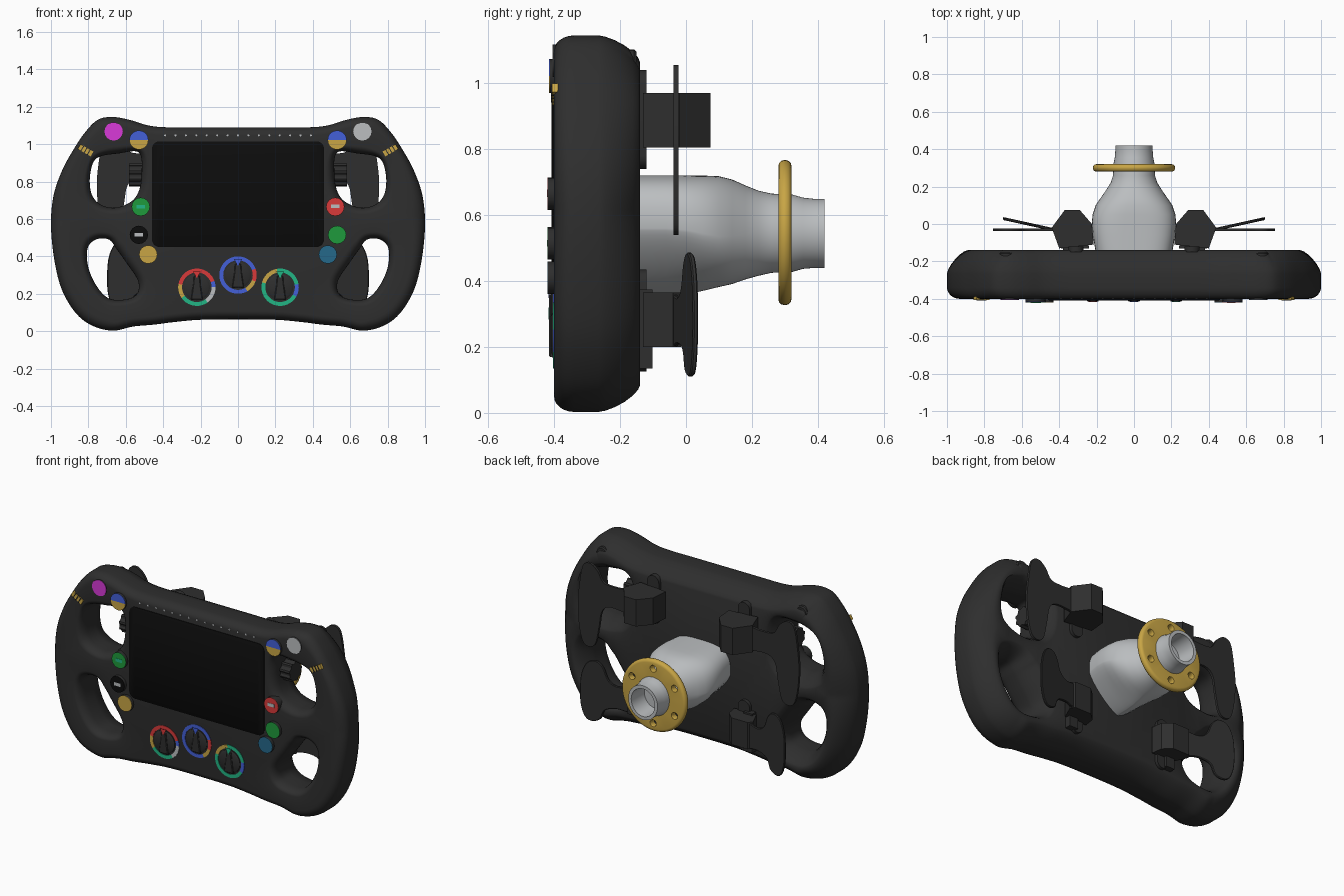
import bpy, bmesh, math
from math import pi, sin, cos
from mathutils import Vector

if "Cube" in bpy.data.objects:
    bpy.data.objects.remove(bpy.data.objects["Cube"])


def lin(c):
    c /= 255
    return c / 12.92 if c < 0.04045 else ((c + 0.055) / 1.055) ** 2.4


def material(name, h):
    m = bpy.data.materials.new(name)
    m.diffuse_color = [lin(int(h[i:i + 2], 16)) for i in (0, 2, 4)] + [1]
    m.use_nodes = True
    m.node_tree.nodes["Principled BSDF"].inputs["Base Color"].default_value = m.diffuse_color
    return m


M = {n: material(n, h) for n, h in dict(
    charcoal="2e2e2e", black="0c0c0c", magenta="d83ad8", silver="bbbec0", blue="4460d8",
    gold="c8a545", green="1f9a3c", red="d83a3a", teal="25688a", mint="22b585").items()}


def finish(name, bm, mat, smooth=True):
    bmesh.ops.recalc_face_normals(bm, faces=bm.faces)
    me = bpy.data.meshes.new(name)
    bm.to_mesh(me)
    bm.free()
    ob = bpy.data.objects.new(name, me)
    bpy.context.collection.objects.link(ob)
    me.materials.append(M[mat])
    if smooth:
        bpy.ops.object.select_all(action='DESELECT')
        ob.select_set(True)
        bpy.context.view_layer.objects.active = ob
        bpy.ops.object.shade_smooth_by_angle(angle=math.radians(35))
    return ob


def spline(pts, k=8):
    """Closed smooth curve through 2D points."""
    out, n = [], len(pts)
    for i in range(n):
        a, b, c, d = (Vector(pts[(i + j) % n]) for j in (-1, 0, 1, 2))
        for s in range(k):
            t = s / k
            out.append(0.5 * (2 * b + (c - a) * t + (2 * a - 5 * b + 4 * c - d) * t * t
                              + (3 * b - a - 3 * c + d) * t ** 3))
    return out


def arc(x, z, r, a0=0, a1=360, n=24, closed=True):
    m = n if closed else n + 1
    return [Vector((x + r * cos(math.radians(a0 + (a1 - a0) * i / n)),
                    z + r * sin(math.radians(a0 + (a1 - a0) * i / n)))) for i in range(m)]


def box_loop(x, z, w, h, ang=0):
    c, s = cos(ang), sin(ang)
    return [Vector((x + a * w / 2 * c - b * h / 2 * s, z + a * w / 2 * s + b * h / 2 * c))
            for a, b in ((-1, -1), (1, -1), (1, 1), (-1, 1))]


def flip(pts, s):
    return [(p[0] * s, p[1]) for p in pts]


def plate(name, loops, prof, mat, hole_f=0.6, shear=None, weight=lambda x: 1):
    """Outline with holes, swept along y; prof is a list of (inset, y)."""
    bm = bmesh.new()
    caps = ([], [])
    loops = [[Vector(p) for p in lp] for lp in loops]
    for li, lp in enumerate(loops):
        n = len(lp)
        area = sum(lp[i].x * lp[(i + 1) % n].y - lp[(i + 1) % n].x * lp[i].y for i in range(n))
        sg = (1 if area > 0 else -1) * (1 if li == 0 else -1)
        others = [q for lj, l in enumerate(loops) if lj != li for q in l]
        # keep opposite insets from crossing
        top = max(p[0] for p in prof) or 1
        lim = [min(1, (.55 if li == 0 else .36) * min([(p - q).length for q in others], default=9)
                   / (top * (weight(p.x) if li == 0 else hole_f))) for p in lp]
        rings = []
        for ins, y in prof:
            ring = []
            for i, p in enumerate(lp):
                t = (lp[(i + 1) % n] - lp[i - 1]).normalized()
                f = weight(p.x) if li == 0 else hole_f
                q = p + Vector((-t.y, t.x)) * sg * ins * f * lim[i]
                ring.append(bm.verts.new((q.x, y, q.y)))
            rings.append(ring)
        for a, b in zip(rings, rings[1:]):
            for i in range(n):
                bm.faces.new((a[i], a[(i + 1) % n], b[(i + 1) % n], b[i]))
        for cap, r in zip(caps, (rings[0], rings[-1])):
            cap += [bm.edges.get((r[i], r[(i + 1) % n])) for i in range(n)]
    for cap, ny in zip(caps, (-1, 1)):
        bmesh.ops.triangle_fill(bm, edges=cap, use_beauty=True, normal=(0, ny, 0))
    if shear:
        for v in bm.verts:
            v.co.y += shear(v.co.x)
    return finish(name, bm, mat)


def prism(name, pts, z0, z1, mat):
    bm = bmesh.new()
    f = bm.faces.new([bm.verts.new((x, y, z0)) for x, y in pts])
    g = bmesh.ops.extrude_face_region(bm, geom=[f])['geom']
    bmesh.ops.translate(bm, vec=(0, 0, z1 - z0), verts=[v for v in g if isinstance(v, bmesh.types.BMVert)])
    return finish(name, bm, mat, False)


# wheel body with four grip openings, rounder towards the grips
half = [(.2, 1.09), (.38, 1.09), (.48, 1.10), (.58, 1.13), (.67, 1.145), (.75, 1.13), (.82, 1.06),
        (.88, .97), (.94, .86), (.985, .73), (1.0, .58), (.985, .40), (.945, .23), (.87, .10),
        (.78, .03), (.67, .003), (.56, .025), (.45, .035), (.33, .05), (.17, .062)]
upper = [(.53, .955), (.64, .95), (.755, .925), (.79, .84), (.785, .74), (.74, .68), (.66, .66),
         (.575, .69), (.53, .75), (.515, .85)]
lower = [(.69, .49), (.76, .49), (.805, .44), (.80, .34), (.755, .24), (.69, .175), (.60, .17),
         (.54, .20), (.535, .27), (.60, .37), (.65, .44)]
steps = [i / 6 * pi / 2 for i in range(7)]


def grip_weight(x):
    t = min(1, max(0, (abs(x) - .62) / .3))
    return .55 + .45 * t * t * (3 - 2 * t)


prof = [(.08 * (1 - sin(t)), -.34 - .06 * cos(t)) for t in steps]
prof += [(.14 * (1 - cos(t) ** 1.35), -.265 + .125 * sin(t) ** 1.35) for t in steps]
plate("wheel_body", [spline(half + flip(half[::-1], -1))] +
      [spline(flip(h, s)) for h in (upper, lower) for s in (1, -1)], prof, "charcoal", weight=grip_weight)

# screen with rounded corners
corners = [(.42, .975, 0), (-.42, .975, 90), (-.42, .49, 180), (.42, .49, 270)]
screen = [p for x, z, a in corners for p in arc(x, z, .04, a, a + 90, 6, False)]
plate("screen", [screen], [(.006, -.408), (0, -.404), (0, -.39)], "black")

# row of shift lights
for i in range(15):
    plate("shift_light", [arc(-.39 + i * .78 / 14, 1.047, .0055, n=8)], [(0, -.402), (0, -.395)], "silver")


# push buttons: dark housing with a thin coloured cap
def button(x, z, r, mat, y):
    plate("button_housing", [arc(x, z, r, n=16)], [(0, y + .002), (0, -.37)], "charcoal")
    plate(mat + "_button", [arc(x, z, r, n=16)], [(0, y), (0, y + .002)], mat)


for x, z, mat, y in [(-.665, 1.068, "magenta", -.405), (.665, 1.068, "silver", -.405),
                     (-.52, .665, "green", -.42), (.52, .665, "red", -.42),
                     (-.53, .515, "black", -.42), (.53, .515, "green", -.42),
                     (-.48, .41, "gold", -.42), (.48, .41, "teal", -.42)]:
    button(x, z, .049, mat, y)
for x, z, mat in ((.52, .668, "silver"), (-.53, .515, "silver"), (-.52, .665, "mint")):
    plate("button_mark", [box_loop(x, z, .045, .02)], [(0, -.4215), (0, -.4195)], mat)

for s in (1, -1):
    # two-tone buttons
    plate("two_tone_housing", [arc(s * .53, 1.022, .051, n=20)], [(0, -.413), (0, -.37)], "charcoal")
    plate("two_tone_top", [arc(s * .53, 1.022, .051, 0, 180, 10, False)], [(0, -.415), (0, -.413)], "blue")
    plate("two_tone_bottom", [arc(s * .53, 1.022, .051, 180, 360, 10, False)], [(0, -.415), (0, -.413)], "gold")
    # ribbed thumb tabs
    ang = s * .52
    plate("thumb_tab", [box_loop(s * .815, .967, .08, .03, ang)], [(0, -.406), (0, -.33)], "gold")
    for d in (-.02, 0, .02):
        plate("thumb_tab_rib", [box_loop(s * .815 + d * cos(ang), .967 + d * sin(ang), .005, .032, ang)],
              [(0, -.409), (0, -.40)], "charcoal")
    # round caps behind the top corners
    plate("rear_cap", [arc(s * .68, 1.062, .04)], [(0, -.25), (0, -.157), (.006, -.15)], "charcoal")
    # knurled thumb wheel
    bm = bmesh.new()
    ends = [[bm.verts.new((s * x, -.27 + r * cos(i * pi / 18), .835 + r * sin(i * pi / 18)))
             for i in range(36) for r in [.062 if i % 4 < 2 else .053]] for x in (.49, .582)]
    for i in range(36):
        bm.faces.new((ends[0][i - 1], ends[0][i], ends[1][i], ends[1][i - 1]))
    for e in ends:
        bm.faces.new(e)
    finish("thumb_wheel", bm, "charcoal", False)

# rotary knobs with coloured scale rings (start angle, end angle, colour)
knobs = [(-.22, .235, [(20, 170, "red"), (170, 215, "gold"), (215, 305, "mint"),
                       (305, 360, "silver"), (0, 20, "blue")]),
         (0, .30, [(20, 300, "blue"), (300, 340, "gold"), (340, 380, "red")]),
         (.225, .235, [(10, 100, "mint"), (100, 165, "gold"), (165, 330, "mint"), (330, 370, "blue")])]
for x, z, sectors in knobs:
    for a0, a1, mat in sectors:
        n = max(3, int((a1 - a0) / 9))
        plate("scale_ring", [arc(x, z, .1, a0, a1, n, False) + arc(x, z, .079, a1, a0, n, False)],
              [(0, -.403), (0, -.395)], mat)
    top = sectors[0][2]
    plate("knob_dial", [arc(x, z, .07, n=32)], [(.01, -.409), (0, -.403), (0, -.39)], "charcoal")
    plate("knob_grip", [[(x - .016, z + .06), (x + .016, z + .06), (x + .023, z), (x + .031, z - .066),
                         (x - .031, z - .066), (x - .023, z)]], [(.005, -.415), (0, -.411), (0, -.39)], "charcoal")
    plate("knob_pointer", [[(x - .022, z + .085), (x + .022, z + .085), (x, z + .048)]],
          [(0, -.4165), (0, -.4145)], top)

# shift and clutch paddles with their mounts
shift = [(.36, .95), (.50, .95), (.58, .96), (.62, 1.02), (.67, 1.055), (.72, 1.03), (.745, .90),
         (.755, .78), (.745, .65), (.72, .56), (.675, .54), (.635, .57), (.61, .68), (.59, .78),
         (.53, .82), (.36, .82)]
clutch = [(.38, .35), (.48, .35), (.53, .38), (.56, .45), (.60, .485), (.655, .47), (.69, .40),
          (.70, .30), (.695, .20), (.67, .13), (.63, .11), (.58, .13), (.55, .19), (.48, .21), (.38, .21)]
for s in (1, -1):
    plate("shift_paddle", [spline(flip(shift, s), 5)], [(0, -.038), (0, -.023)], "charcoal")
    plate("clutch_paddle", [spline(flip(clutch, s), 5)], [(.004, -.038), (0, -.034), (0, -.026), (.004, -.022)],
          "charcoal", shear=lambda x: (abs(x) - .43) * .22)
    prism("shift_block", flip([(.40, -.13), (.44, -.02), (.37, .075), (.29, .075), (.225, 0), (.215, -.11)], s),
          .805, .97, "charcoal")
    prism("clutch_block", flip([(.39, -.13), (.43, -.04), (.41, -.015), (.30, -.015), (.25, -.06), (.24, -.13)], s),
          .20, .365, "charcoal")
    for z, h in ((.89, .30), (.28, .31)):
        tab = arc(s * .31, z + h / 2 - .04, .04, 0, 180, 8, False) + arc(s * .31, z - h / 2 + .04, .04, 180, 360, 8, False)
        plate("mount_tab", [tab], [(0, -.15), (0, -.12)], "charcoal")
    plate("mount_step", [box_loop(s * .35, .255, .06, .24)], [(0, -.15), (0, -.102)], "charcoal")

# hub: wide-topped base blending into a hollow round neck
# (y, half width, z, half height, upper squareness, lower squareness)
rings = [(-.15, .205, .56, .16, 3.2, 1.3), (-.06, .22, .56, .16, 3.2, 1.3), (.0, .225, .555, .165, 3, 1.35),
         (.05, .222, .545, .175, 2.9, 1.5), (.10, .205, .535, .183, 2.6, 1.7), (.14, .178, .536, .172, 2.4, 1.9),
         (.18, .15, .54, .15, 2.2, 2), (.22, .125, .545, .129, 2, 2), (.26, .112, .545, .12, 2, 2),
         (.32, .11, .545, .118, 2, 2), (.355, .103, .545, .108, 2, 2), (.39, .10, .546, .103, 2, 2),
         (.42, .10, .547, .102, 2, 2), (.42, .08, .547, .082, 2, 2), (.30, .075, .547, .077, 2, 2)]
bm = bmesh.new()
prev = None
for y, hw, zc, hh, eu, el in rings:
    ring = []
    for i in range(56):
        c, s = cos(i * pi / 28), sin(i * pi / 28)
        e = eu if s > 0 else el
        low = 1 if s > 0 else (hh + (zc - .545) * 3) / hh
        ring.append(bm.verts.new((hw * math.copysign(abs(c) ** (2 / e), c), y,
                                  zc + hh * low * math.copysign(abs(s) ** (2 / e), s))))
    if prev:
        for i in range(56):
            bm.faces.new((prev[i - 1], prev[i], ring[i], ring[i - 1]))
    prev = ring
bm.faces.new(prev)
finish("hub", bm, "silver")

# quick-release flange with six bolt holes
holes = [arc(.168 * cos(a), .547 + .168 * sin(a), .019, n=14) for a in [pi / 6 + i * pi / 3 for i in range(6)]]
edge = [(.018 * (1 - sin(t)), .298 - .018 * cos(t)) for t in steps[::2]]
edge += [(.018 * (1 - cos(t)), .302 + .018 * sin(t)) for t in steps[::2]]
plate("flange", [arc(0, .547, .22, n=56), arc(0, .547, .108, n=40)] + holes, edge, "gold", hole_f=0.15)
